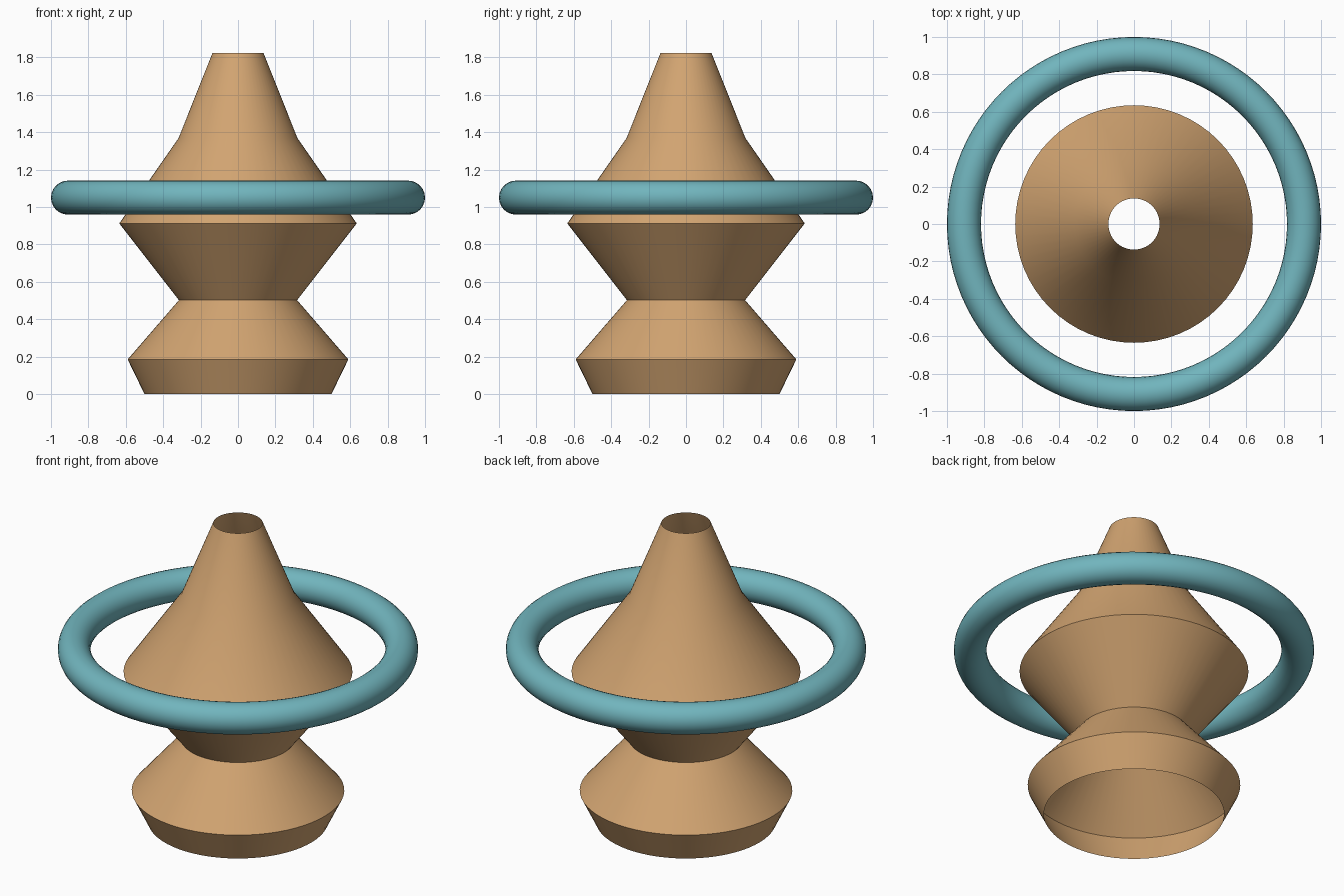
import bpy
import bmesh
import math

cube = bpy.data.objects.get("Cube")
if cube:
    bpy.data.objects.remove(cube, do_unlink=True)


def make_material(name, color):
    mat = bpy.data.materials.new(name)
    mat.use_nodes = True
    mat.diffuse_color = color
    bsdf = next(n for n in mat.node_tree.nodes if n.type == 'BSDF_PRINCIPLED')
    bsdf.inputs["Base Color"].default_value = color
    bsdf.inputs["Roughness"].default_value = 0.7
    return mat


def lathe(name, profile, segments, mat, closed=False):
    """Revolve (radius, z) points about z; points run upward on the outside."""
    bm = bmesh.new()
    rings = []
    for r, z in profile:
        angles = [2 * math.pi * i / segments for i in range(segments)]
        rings.append([bm.verts.new((r * math.cos(a), r * math.sin(a), z)) for a in angles])
    pairs = list(zip(rings, rings[1:]))
    if closed:
        pairs.append((rings[-1], rings[0]))
    for low, high in pairs:
        for i in range(segments):
            j = (i + 1) % segments
            bm.faces.new((low[i], low[j], high[j], high[i]))
    mesh = bpy.data.meshes.new(name)
    bm.to_mesh(mesh)
    bm.free()
    mesh.materials.append(mat)
    obj = bpy.data.objects.new(name, mesh)
    bpy.context.collection.objects.link(obj)
    bpy.ops.object.select_all(action='DESELECT')
    obj.select_set(True)
    bpy.context.view_layer.objects.active = obj
    bpy.ops.object.shade_smooth_by_angle(angle=math.radians(30))
    return obj


tan = make_material("warm tan", (0.64, 0.37, 0.165, 1))
teal = make_material("soft teal", (0.165, 0.46, 0.51, 1))

# Hollow turned body, open at the top and bottom
body_profile = [(0.5, 0), (0.59, 0.185), (0.316, 0.502),
                (0.635, 0.912), (0.318, 1.368), (0.137, 1.822)]
lathe("body", body_profile, 64, tan)

# Floating ring around the widest part
sides = 24
ring_profile = [(0.909 + 0.091 * math.cos(2 * math.pi * i / sides),
                 1.05 + 0.091 * math.sin(2 * math.pi * i / sides)) for i in range(sides)]
lathe("floating_ring", ring_profile, 96, teal, closed=True)
